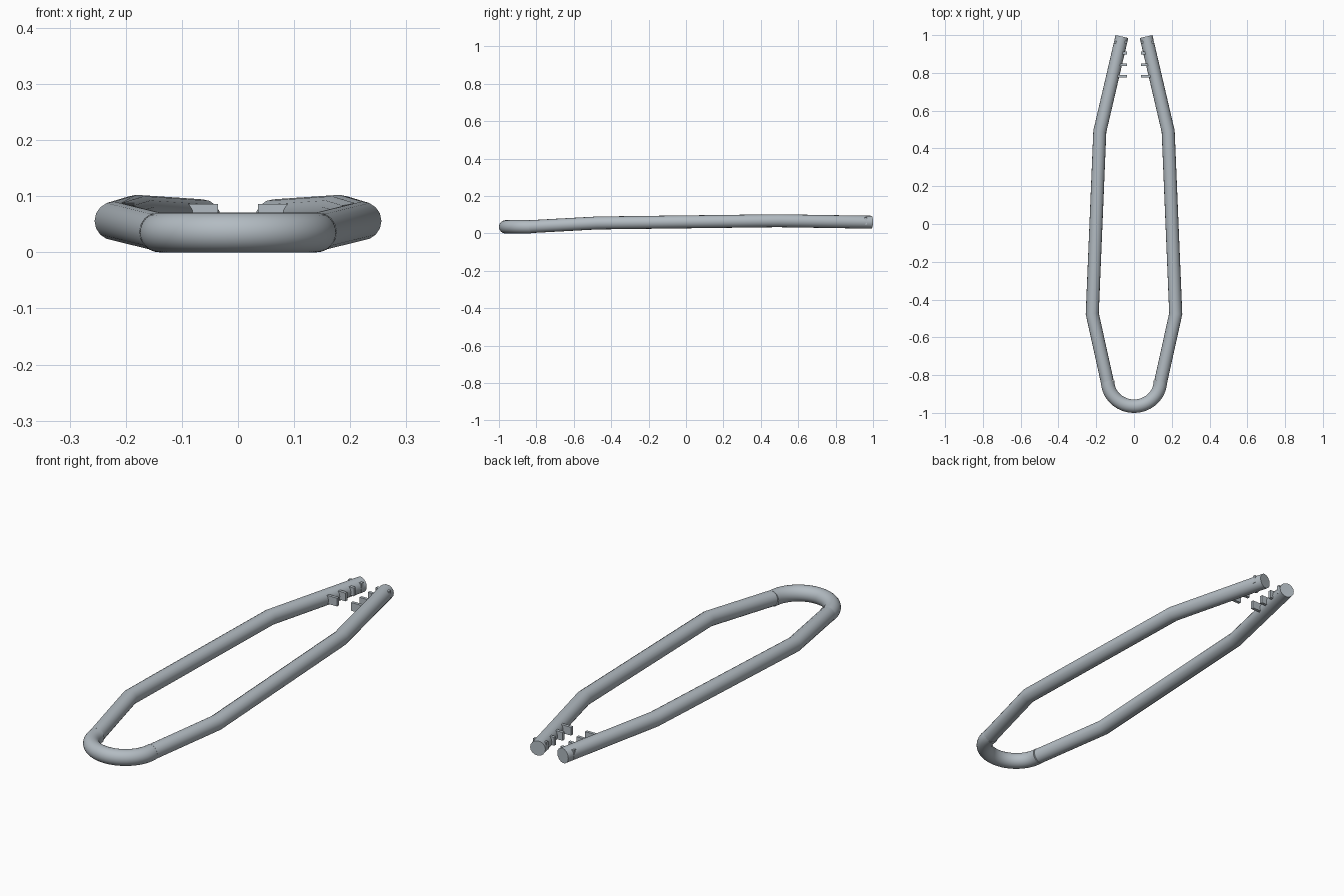
import bpy, bmesh, math
from mathutils import Vector

if "Cube" in bpy.data.objects:
    bpy.data.objects.remove(bpy.data.objects["Cube"])

steel = bpy.data.materials.new("steel_grey")
steel.diffuse_color = (0.45, 0.50, 0.54, 1)
steel.use_nodes = True
steel.node_tree.nodes["Principled BSDF"].inputs["Base Color"].default_value = steel.diffuse_color


def finish(bm, name):
    bmesh.ops.recalc_face_normals(bm, faces=bm.faces)
    mesh = bpy.data.meshes.new(name)
    bm.to_mesh(mesh)
    bm.free()
    mesh.materials.append(steel)
    ob = bpy.data.objects.new(name, mesh)
    bpy.context.collection.objects.link(ob)
    bpy.ops.object.select_all(action='DESELECT')
    ob.select_set(True)
    bpy.context.view_layer.objects.active = ob
    bpy.ops.object.shade_smooth_by_angle(angle=math.radians(40))
    return ob


def tube(name, path, radius, sides):
    """Round bar swept along a path, mitred at the bends, with flat ends."""
    pts = [Vector(p) for p in path]
    bm = bmesh.new()
    rings = []
    for i, p in enumerate(pts):
        before = (p - pts[i - 1]).normalized() if i else None
        after = (pts[i + 1] - p).normalized() if i < len(pts) - 1 else None
        t = ((before or after) + (after or before)).normalized()
        miter = 1 / t.dot(after or before)
        side = t.cross(Vector((0, 0, 1))).normalized()
        up = side.cross(t)
        rings.append([bm.verts.new(p + radius * (math.cos(a) * side * miter + math.sin(a) * up))
                      for a in (2 * math.pi * k / sides for k in range(sides))])
    for r0, r1 in zip(rings, rings[1:]):
        for k in range(sides):
            j = (k + 1) % sides
            bm.faces.new((r0[k], r0[j], r1[j], r1[k]))
    bm.faces.new(rings[0])
    bm.faces.new(rings[-1])
    return finish(bm, name)


def box(name, lo, hi):
    bm = bmesh.new()
    bmesh.ops.create_cube(bm, size=1)
    for v in bm.verts:
        v.co = [l + (c + 0.5) * (h - l) for l, h, c in zip(lo, hi, v.co)]
    return finish(bm, name)


# Spring bow joining both arms
bow = [(0.14 * math.cos(a), -0.83 + 0.1345 * math.sin(a), 0.0355)
       for a in (math.pi + math.pi * k / 24 for k in range(25))]
tube("spring_bow", bow, 0.0355, 24)

for s, label in ((-1, "left"), (1, "right")):
    # Bent arm
    tube(label + "_arm", [(s * 0.142, -0.832, 0.0365), (s * 0.221, -0.475, 0.056),
                          (s * 0.181, 0.49, 0.068), (s * 0.064, 0.992, 0.06)], 0.0345, 16)
    # Gripping teeth set through the arm tip
    for n, y in enumerate((0.782, 0.844, 0.905, 0.962), 1):
        x = sorted((s * 0.036, s * 0.105))
        box(f"{label}_tooth_{n}", (x[0], y - 0.007, 0.048), (x[1], y + 0.007, 0.086))
